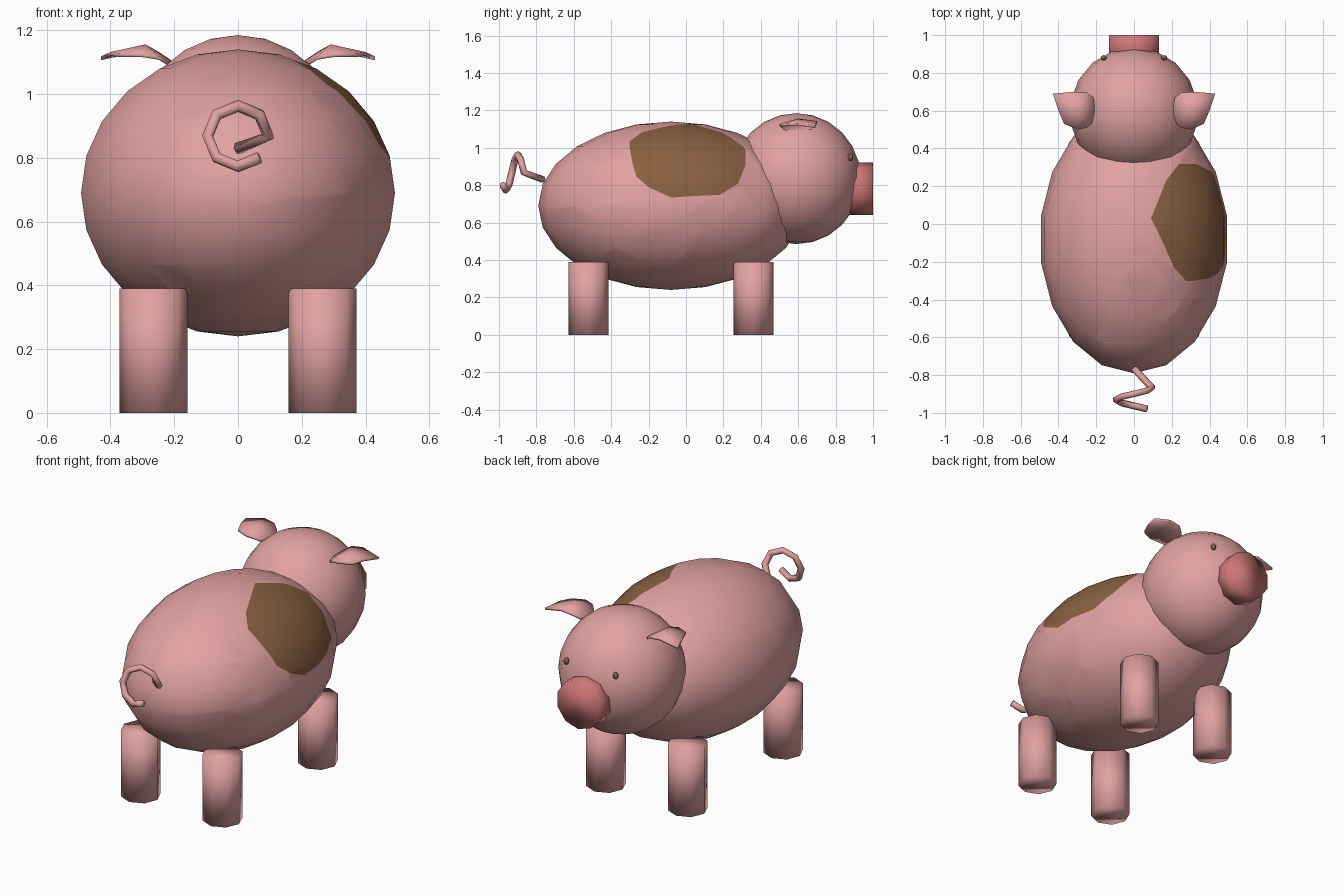
import bpy, bmesh, math
from mathutils import Vector, Matrix

if "Cube" in bpy.data.objects:
    bpy.data.objects.remove(bpy.data.objects["Cube"])


def material(name, rgb):
    m = bpy.data.materials.new(name)
    m.diffuse_color = (*rgb, 1)
    m.use_nodes = True
    m.node_tree.nodes["Principled BSDF"].inputs["Base Color"].default_value = m.diffuse_color
    return m


PINK = material("pink skin", (0.76, 0.36, 0.36))
ROSE = material("rose snout", (0.61, 0.18, 0.18))
BROWN = material("brown", (0.25, 0.118, 0.053))


def finish(bm, name, *mats):
    bmesh.ops.recalc_face_normals(bm, faces=bm.faces[:])
    for f in bm.faces:
        f.smooth = True
    me = bpy.data.meshes.new(name)
    bm.to_mesh(me)
    bm.free()
    for m in mats:
        me.materials.append(m)
    ob = bpy.data.objects.new(name, me)
    bpy.context.collection.objects.link(ob)
    return ob


def ellipsoid(center, radii, segs, rings):
    """Sphere with upright poles and a vertex column facing -y."""
    bm = bmesh.new()

    def point(az, el):
        d = (math.cos(el) * math.sin(az), -math.cos(el) * math.cos(az), math.sin(el))
        return bm.verts.new([c + r * v for c, r, v in zip(center, radii, d)])

    rows = [[point(math.tau * i / segs, math.pi * (j / rings - 0.5)) for i in range(segs)]
            for j in range(1, rings)]
    south, north = point(0, -math.pi / 2), point(0, math.pi / 2)
    for i in range(segs):
        k = (i + 1) % segs
        bm.faces.new((south, rows[0][k], rows[0][i]))
        bm.faces.new((north, rows[-1][i], rows[-1][k]))
        for a, b in zip(rows, rows[1:]):
            bm.faces.new((a[i], a[k], b[k], b[i]))
    bmesh.ops.recalc_face_normals(bm, faces=bm.faces[:])
    return bm


def cylinder(name, center, radius, depth, sides, mat, rot=Matrix()):
    bm = bmesh.new()
    bmesh.ops.create_cone(bm, cap_ends=True, segments=sides, radius1=radius, radius2=radius,
                          depth=depth, matrix=Matrix.Translation(center) @ rot)
    return finish(bm, name, mat)


# Body, with the back patch cut in by planes through its centre
C = Vector((0, -0.08, 0.69))
bm = ellipsoid(C, (0.5, 0.71, 0.45), 18, 12)
patch = [(0.09, 0.03, 1.128), (0.17, 0.23, 1.06), (0.24, 0.32, 0.993), (0.34, 0.32, 0.90),
         (0.41, 0.28, 0.81), (0.46, 0.19, 0.75), (0.50, -0.08, 0.735), (0.48, -0.20, 0.79),
         (0.45, -0.27, 0.85), (0.28, -0.305, 1.035), (0.21, -0.23, 1.08)]
pts = [Vector(p) - C for p in patch]
mid = sum(pts, Vector())
inside = bm.faces[:]
for a, b in zip(pts, pts[1:] + pts[:1]):
    n = a.cross(b).normalized()
    if n.dot(mid) < 0:
        n = -n
    geom = set(inside)
    for f in inside:
        geom.update(f.edges)
        geom.update(f.verts)
    res = bmesh.ops.bisect_plane(bm, geom=list(geom), dist=1e-5, plane_co=C, plane_no=n)
    faces = set(g for g in res["geom"] if isinstance(g, bmesh.types.BMFace))
    inside = [f for f in faces if (f.calc_center_median() - C).dot(n) > 0]
for f in inside:
    f.material_index = 1
finish(bm, "body", PINK, BROWN)

# Head and snout
finish(ellipsoid((0, 0.59, 0.835), (0.34, 0.345, 0.35), 18, 12), "head", PINK)
cylinder("snout", (0, 0.93, 0.78), 0.14, 0.14, 10, ROSE,
         Matrix.Rotation(math.pi / 2, 4, 'X'))

# Legs
for x in (-0.265, 0.265):
    for y, part in ((0.362, "front_leg"), (-0.522, "back_leg")):
        cylinder(part, (x, y, 0.195), 0.107, 0.39, 8, PINK)

# Ears (curved pointed leaves) and eyes
leaf = [(0.225, 0.53, 1.105), (0.205, 0.60, 1.102), (0.215, 0.67, 1.11), (0.25, 0.695, 1.133),
        (0.32, 0.70, 1.143), (0.43, 0.69, 1.118), (0.40, 0.60, 1.132), (0.37, 0.53, 1.128),
        (0.30, 0.50, 1.128), (0.25, 0.51, 1.12)]
for s in (-1, 1):
    bm = bmesh.new()
    rim = [bm.verts.new((s * x, y, z)) for x, y, z in leaf]
    top = bm.verts.new((s * 0.29, 0.60, 1.156))
    for i in range(len(rim)):
        f = bm.faces.new((rim[i - 1], rim[i], top))
        f.normal_update()
        if f.normal.z < 0:
            f.normal_flip()
    ret = bmesh.ops.extrude_face_region(bm, geom=bm.faces[:])
    for v in ret["geom"]:
        if isinstance(v, bmesh.types.BMVert):
            v.co.z -= 0.012
    finish(bm, "ear", PINK)
    finish(ellipsoid((s * 0.16, 0.88, 0.95), (0.016, 0.014, 0.02), 8, 6), "eye", BROWN)

# Curly tail: a root stub followed by most of a helix turn
path = [(0, -0.765, 0.83)]
for i in range(8):
    a = math.radians(45 * i)
    path.append((0.095 * math.cos(a), -0.867 - 0.016 * i, 0.868 + 0.095 * math.sin(a)))
cu = bpy.data.curves.new("tail_path", 'CURVE')
cu.dimensions = '3D'
cu.bevel_depth = 0.019
cu.bevel_resolution = 1
cu.use_fill_caps = True
sp = cu.splines.new('POLY')
sp.points.add(len(path) - 1)
for p, co in zip(sp.points, path):
    p.co = (*co, 1)
tmp = bpy.data.objects.new("tail_path", cu)
bpy.context.collection.objects.link(tmp)
bpy.context.view_layer.update()
me = bpy.data.meshes.new_from_object(tmp.evaluated_get(bpy.context.evaluated_depsgraph_get()))
bpy.data.objects.remove(tmp)
bm = bmesh.new()
bm.from_mesh(me)
bmesh.ops.remove_doubles(bm, verts=bm.verts[:], dist=1e-5)
finish(bm, "tail", PINK)
